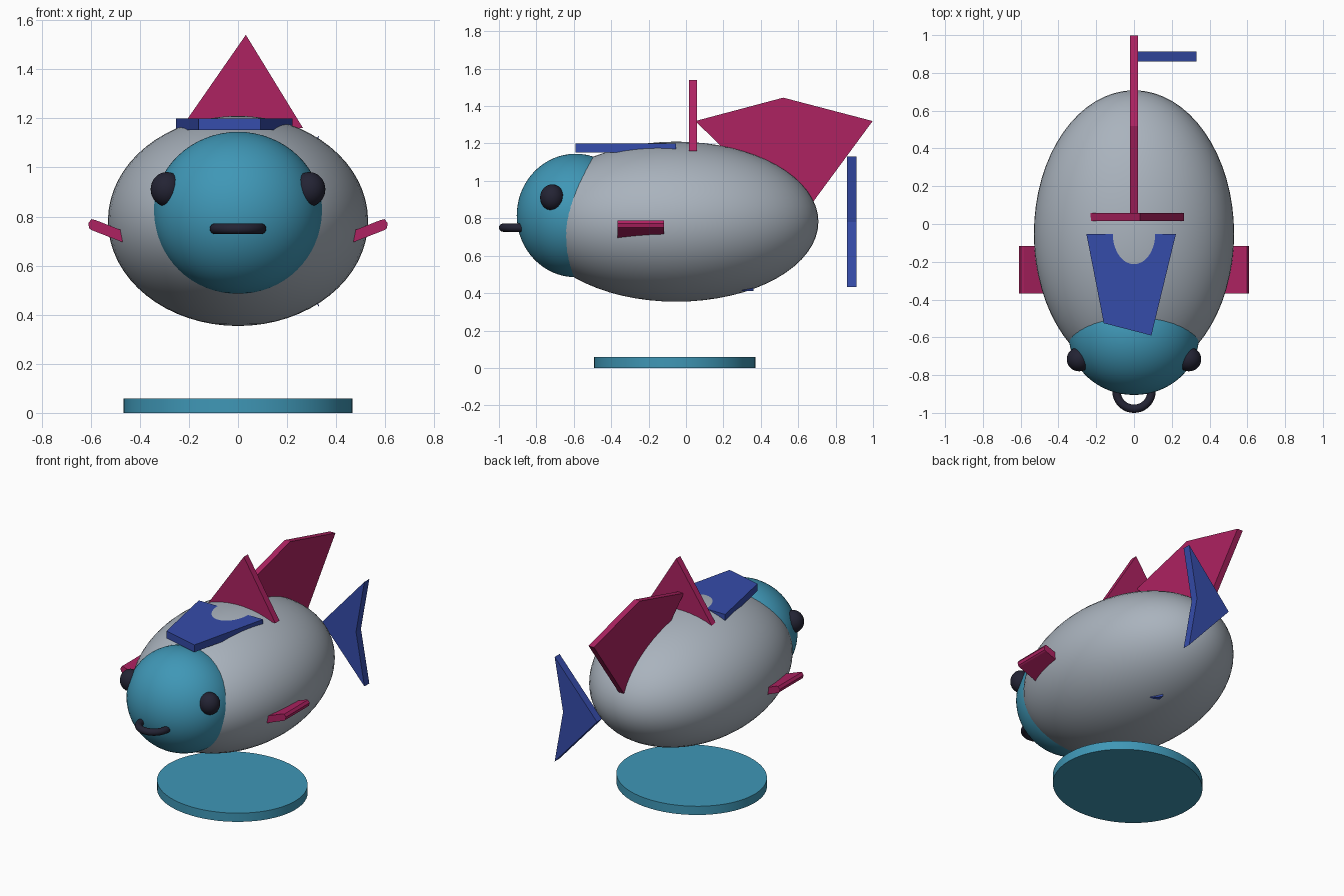
import bpy, bmesh, math
from mathutils import Vector

if "Cube" in bpy.data.objects:
    bpy.data.objects.remove(bpy.data.objects["Cube"])


def mat(name, rgb):
    m = bpy.data.materials.new(name)
    m.diffuse_color = (*rgb, 1)
    m.use_nodes = True
    m.node_tree.nodes["Principled BSDF"].inputs["Base Color"].default_value = m.diffuse_color
    return m


GREY = mat("soft grey", (0.40, 0.45, 0.51))
TEAL = mat("teal", (0.05, 0.31, 0.47))
PINK = mat("magenta", (0.42, 0.016, 0.12))
BLUE = mat("royal blue", (0.036, 0.072, 0.40))
DARK = mat("near black", (0.017, 0.017, 0.034))


def finish(name, material, smooth=True):
    ob = bpy.context.object
    ob.name = name
    ob.data.materials.append(material)
    bpy.ops.object.transform_apply(location=False, rotation=True, scale=True)
    if smooth:
        bpy.ops.object.shade_smooth_by_angle(angle=math.radians(35))
    return ob


def ellipsoid(name, loc, radii, material, seg=64, rings=32):
    bpy.ops.mesh.primitive_uv_sphere_add(segments=seg, ring_count=rings, location=loc)
    bpy.context.object.scale = radii
    return finish(name, material)


def plate(name, points, axis, start, end, material):
    """Extrude a flat outline along one axis; points use the other two axes in order."""
    bm = bmesh.new()

    def place(p, d):
        co = list(p)
        co.insert(axis, d)
        return Vector(co)

    face = bm.faces.new([bm.verts.new(place(p, start)) for p in points])
    ext = bmesh.ops.extrude_face_region(bm, geom=[face])
    moved = [v for v in ext["geom"] if isinstance(v, bmesh.types.BMVert)]
    shift = Vector((0, 0, 0))
    shift[axis] = end - start
    bmesh.ops.translate(bm, verts=moved, vec=shift)
    bmesh.ops.recalc_face_normals(bm, faces=bm.faces)
    mesh = bpy.data.meshes.new(name)
    bm.to_mesh(mesh)
    bm.free()
    ob = bpy.data.objects.new(name, mesh)
    mesh.materials.append(material)
    bpy.context.collection.objects.link(ob)
    return ob


# Body and head
ellipsoid("body", (0, -0.052, 0.782), (0.53, 0.76, 0.428), GREY)
ellipsoid("head", (0, -0.59, 0.815), (0.345, 0.315, 0.33), TEAL)

# Ring mouth
bpy.ops.mesh.primitive_torus_add(location=(0, -0.885, 0.75), major_radius=0.093,
                                 minor_radius=0.022, major_segments=48, minor_segments=16)
finish("mouth", DARK)

# Stand disc
bpy.ops.mesh.primitive_cylinder_add(vertices=64, radius=1, depth=1, location=(0, -0.06, 0.029))
bpy.context.object.scale = (0.466, 0.431, 0.058)
finish("stand", TEAL)

# Eyes and side fins, mirrored
for s, side in ((1, "right"), (-1, "left")):
    ellipsoid(side + "_eye", (s * 0.29, -0.716, 0.911), (0.066, 0.064, 0.07), DARK, 32, 16)
    fin = [(0.40, 0.715), (0.582, 0.786), (0.598, 0.789), (0.61, 0.772),
           (0.606, 0.752), (0.597, 0.745), (0.40, 0.668)]
    plate(side + "_side_fin", [(s * x, z) for x, z in fin], 1, -0.367, -0.117, PINK)

# Upright fins on the back
plate("cross_fin", [(-0.232, 1.16), (0.265, 1.16), (0.032, 1.54)], 1, 0.015, 0.058, PINK)
plate("back_fin", [(0.05, 1.32), (0.52, 1.445), (0.998, 1.32), (0.60, 0.78)],
      0, -0.02, 0.02, PINK)

# Flat plate behind the head
plate("neck_plate", [(-0.252, -0.053), (0.222, -0.053), (0.092, -0.59), (-0.16, -0.525)],
      2, 1.152, 1.20, BLUE)

# Forked tail
plate("tail", [(0.018, 0.78), (0.33, 1.13), (0.268, 0.78), (0.33, 0.433)],
      1, 0.86, 0.912, BLUE)

# Small fin tip under the belly
plate("belly_fin", [(0.125, 0.30), (0.06, 0.30), (0.075, 0.36)], 2, 0.412, 0.46, BLUE)
